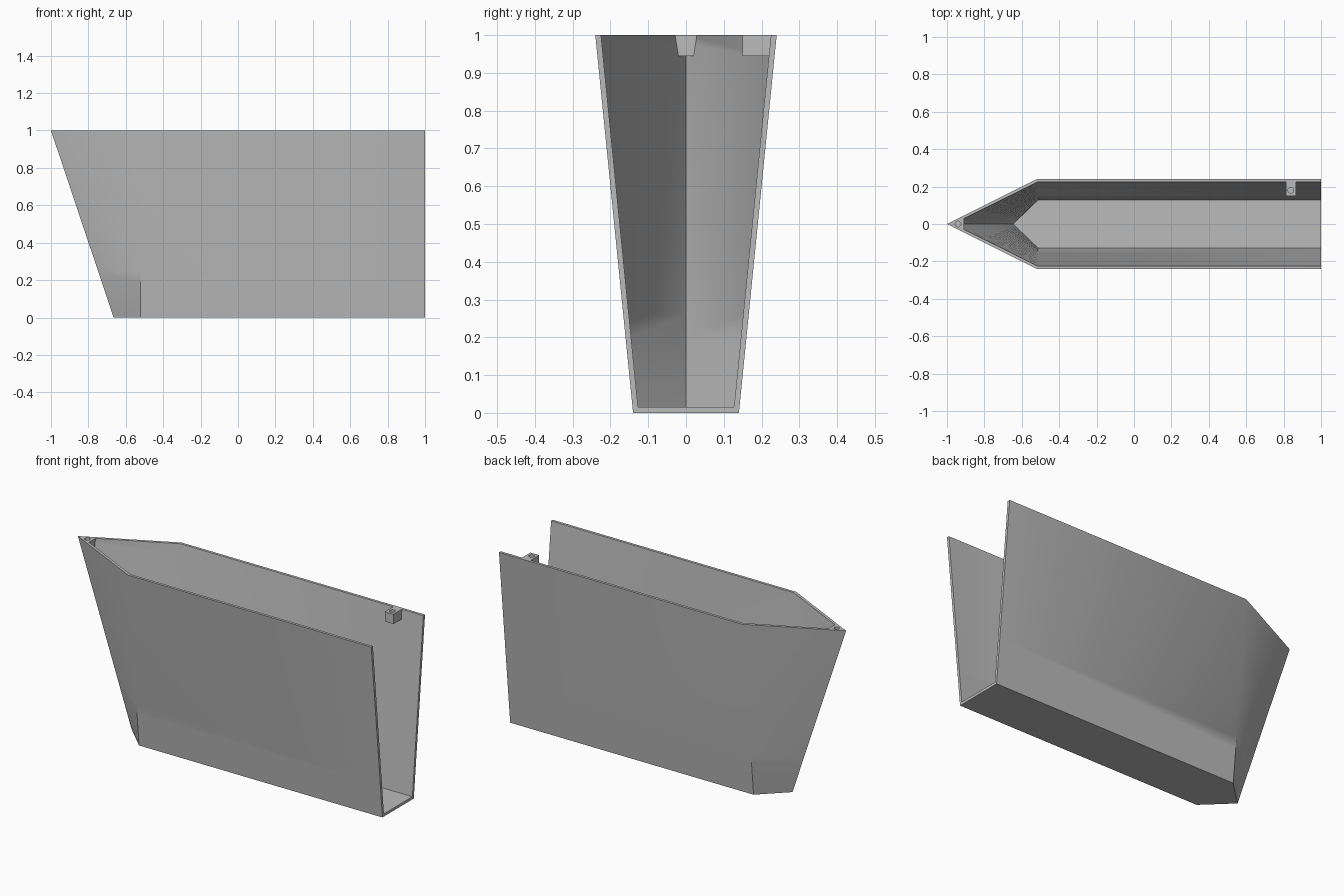
import bpy
import bmesh
import math

if "Cube" in bpy.data.objects:
    bpy.data.objects.remove(bpy.data.objects["Cube"], do_unlink=True)

grey = bpy.data.materials.new("plain grey")
grey.use_nodes = True
grey.diffuse_color = (0.5, 0.5, 0.5, 1)
grey.node_tree.nodes["Principled BSDF"].inputs["Base Color"].default_value = (0.5, 0.5, 0.5, 1)

ROWS = 16
STERN = 1.0


def finish(name, bm):
    bmesh.ops.recalc_face_normals(bm, faces=bm.faces)
    mesh = bpy.data.meshes.new(name)
    bm.to_mesh(mesh)
    bm.free()
    mesh.materials.append(grey)
    obj = bpy.data.objects.new(name, mesh)
    bpy.context.collection.objects.link(obj)
    return obj


def shell(bm, z0, half, shoulder, stem):
    """Rings of an open-sterned plan, flaring from floor to rim."""
    rings = []
    for i in range(ROWS + 1):
        t = i / ROWS
        w = half[0] + (half[1] - half[0]) * t
        tip = stem[0] + (stem[1] - stem[0]) * t
        z = z0 + (1 - z0) * t
        plan = [(STERN, -w), (shoulder, -w), (tip, 0), (shoulder, w), (STERN, w)]
        rings.append([bm.verts.new((x, y, z)) for x, y in plan])
    for low, high in zip(rings, rings[1:]):
        for k in range(4):
            bm.faces.new((low[k], low[k + 1], high[k + 1], high[k]))
    bm.faces.new(rings[0])
    return rings


# Hull: outer and inner skins joined at the rim and open stern
bm = bmesh.new()
outer = shell(bm, 0, (0.14, 0.24), -0.52, (-0.665, -1.0))
inner = shell(bm, 0.015, (0.127, 0.225), -0.514, (-0.646, -0.968))
for k in range(4):
    bm.faces.new((outer[-1][k], outer[-1][k + 1], inner[-1][k + 1], inner[-1][k]))
for side in (0, 4):
    for i in range(ROWS):
        bm.faces.new((outer[i][side], outer[i + 1][side],
                      inner[i + 1][side], inner[i][side]))
bm.faces.new((outer[0][0], outer[0][4], inner[0][4], inner[0][0]))
hull = finish("hull", bm)


def block(name, bottom, top, z):
    bm = bmesh.new()
    low = [bm.verts.new((x, y, z)) for x, y in bottom]
    high = [bm.verts.new((x, y, 1)) for x, y in top]
    bm.faces.new(low)
    bm.faces.new(high)
    n = len(low)
    for k in range(n):
        bm.faces.new((low[k], low[(k + 1) % n], high[(k + 1) % n], high[k]))
    return finish(name, bm)


# Screw mounts just under the rim
bow_mount = block("bow_mount",
                  [(-0.91, -0.022), (-0.91, 0.022), (-0.954, 0)],
                  [(-0.91, -0.031), (-0.91, 0.031), (-0.971, 0)], 0.945)
stern_mount = block("stern_mount",
                    [(0.812, 0.15), (0.866, 0.15), (0.866, 0.221), (0.812, 0.221)],
                    [(0.812, 0.15), (0.866, 0.15), (0.866, 0.227), (0.812, 0.227)], 0.945)


# Blind screw holes
def drill(name, x, y, targets):
    bpy.ops.mesh.primitive_cylinder_add(vertices=24, radius=0.015, depth=0.08,
                                        location=(x, y, 1))
    cutter = bpy.context.object
    cutter.name = name
    cutter.hide_render = True
    for obj in targets:
        mod = obj.modifiers.new("screw hole", "BOOLEAN")
        mod.operation = "DIFFERENCE"
        mod.solver = "EXACT"
        mod.object = cutter
        bpy.context.view_layer.objects.active = obj
        bpy.ops.object.modifier_apply(modifier=mod.name)
    bpy.data.objects.remove(cutter, do_unlink=True)


drill("bow_hole_cutter", -0.941, 0, [hull, bow_mount])
drill("stern_hole_cutter", 0.838, 0.18, [stern_mount])

# Smooth the gently bent bow panels, keep true corners crisp
bpy.ops.object.select_all(action="DESELECT")
for obj in (hull, bow_mount, stern_mount):
    obj.select_set(True)
bpy.context.view_layer.objects.active = hull
bpy.ops.object.shade_smooth_by_angle(angle=math.radians(35))
